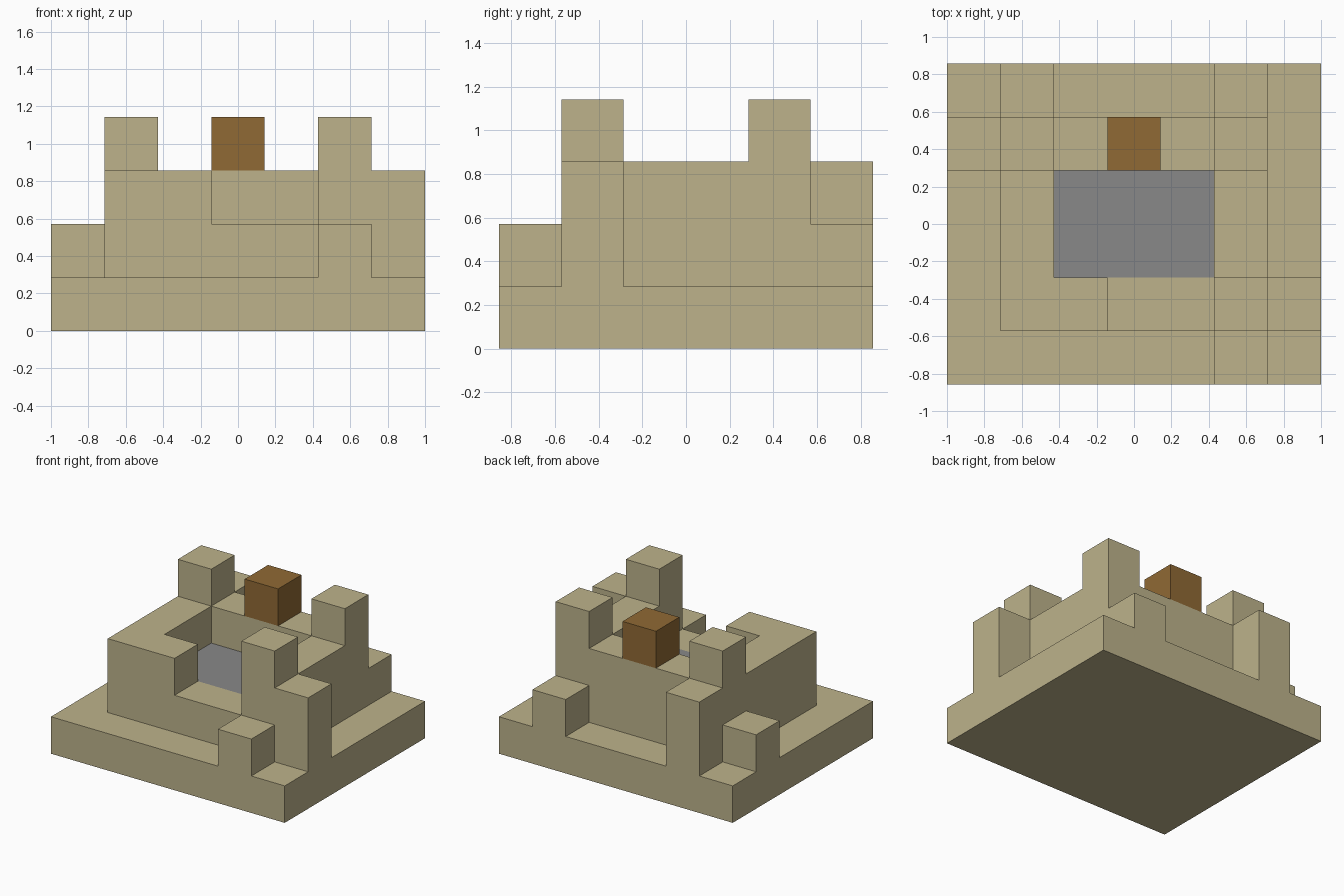
import bpy, bmesh
from mathutils import Vector

cube = bpy.data.objects.get("Cube")
if cube:
    bpy.data.objects.remove(cube, do_unlink=True)

COLS, ROWS = 7, 6
UNIT = 2 / COLS


def material(name, rgb):
    mat = bpy.data.materials.new(name)
    mat.use_nodes = True
    mat.diffuse_color = (*rgb, 1)
    mat.node_tree.nodes["Principled BSDF"].inputs["Base Color"].default_value = (*rgb, 1)
    return mat


def block(x, y, z, w=1, d=1, h=1):
    """Grid cells filled by a box with its low corner at x, y, z."""
    return {(i, j, k) for i in range(x, x + w)
            for j in range(y, y + d) for k in range(z, z + h)}


# Stone fort: plinth, walls, corner towers and low buttresses
plinth = block(0, 0, 0, COLS, ROWS)
side_walls = block(1, 1, 1, 1, 4, 2) | block(5, 1, 1, 1, 4, 2)
back_wall = block(2, 4, 1, 3, 1, 2)
front_wall = block(2, 1, 1, 1, 1, 2)
door_sill = block(3, 1, 1, 2)
towers = block(1, 4, 3) | block(5, 4, 3) | block(5, 1, 3)
tall_buttresses = block(6, 1, 1, h=2) | block(1, 5, 1, h=2)
low_buttresses = block(5, 0, 1) | block(5, 5, 1) | block(0, 4, 1)

parts = {
    "stone_fort": (plinth | side_walls | back_wall | front_wall | door_sill
                   | towers | tall_buttresses | low_buttresses,
                   material("sandstone", (0.51, 0.45, 0.26))),
    "courtyard_floor": (block(2, 2, 1, 3, 2), material("grey_paving", (0.246, 0.246, 0.246))),
    "wooden_block": (block(3, 4, 3), material("brown_wood", (0.28, 0.144, 0.035))),
}
solid = set().union(*(cells for cells, mat in parts.values()))


def build(name, cells, mat):
    """Skin the exposed sides of the cells and merge flat areas."""
    bm = bmesh.new()
    for cell in sorted(cells):
        for axis in range(3):
            for sign in (-1, 1):
                near = list(cell)
                near[axis] += sign
                if tuple(near) in solid:
                    continue
                n, u, v = (Vector.Fill(3, 0) for _ in range(3))
                n[axis] = sign / 2
                u[(axis + 1) % 3] = 0.5
                v[(axis + 2) % 3] = sign / 2
                mid = Vector(cell) + Vector((0.5 - COLS / 2, 0.5 - ROWS / 2, 0.5)) + n
                corners = (mid - u - v, mid + u - v, mid + u + v, mid - u + v)
                bm.faces.new([bm.verts.new(c * UNIT) for c in corners])
    bmesh.ops.remove_doubles(bm, verts=bm.verts[:], dist=0.001)
    bmesh.ops.dissolve_limit(bm, angle_limit=0.01, verts=bm.verts[:], edges=bm.edges[:])
    mesh = bpy.data.meshes.new(name)
    bm.to_mesh(mesh)
    bm.free()
    mesh.materials.append(mat)
    bpy.context.collection.objects.link(bpy.data.objects.new(name, mesh))


for name, (cells, mat) in parts.items():
    build(name, cells, mat)
